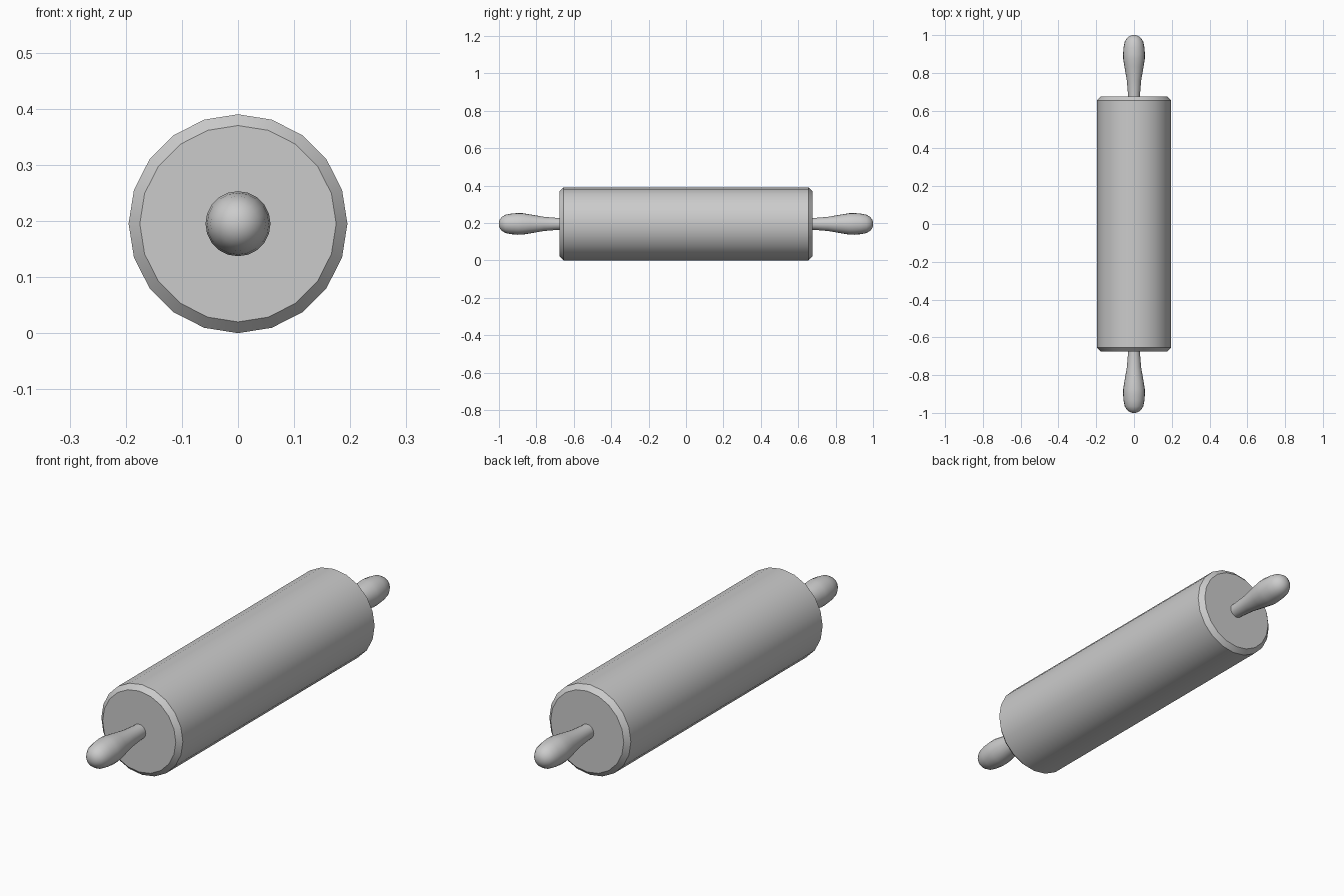
import bpy, bmesh
from math import sin, cos, pi, radians

if "Cube" in bpy.data.objects:
    bpy.data.objects.remove(bpy.data.objects["Cube"])

CENTRE_Z = 0.195
SIDES = 20


def lathe(name, profile, angle):
    """Spin (radius, y) points around the y axis; capped at both ends."""
    bm = bmesh.new()
    rings = []
    for r, y in profile:
        rings.append([bm.verts.new((r * sin(2 * pi * i / SIDES), y,
                                    r * cos(2 * pi * i / SIDES)))
                      for i in range(SIDES)])
    for a, b in zip(rings, rings[1:]):
        for i in range(SIDES):
            j = (i + 1) % SIDES
            bm.faces.new((a[i], a[j], b[j], b[i]))
    bm.faces.new(rings[0])
    bm.faces.new(rings[-1])
    bmesh.ops.recalc_face_normals(bm, faces=bm.faces)
    mesh = bpy.data.meshes.new(name)
    bm.to_mesh(mesh)
    bm.free()
    ob = bpy.data.objects.new(name, mesh)
    bpy.context.collection.objects.link(ob)
    ob.location.z = CENTRE_Z
    bpy.ops.object.select_all(action='DESELECT')
    ob.select_set(True)
    bpy.context.view_layer.objects.active = ob
    bpy.ops.object.shade_smooth_by_angle(angle=radians(angle))
    return ob


# Roller barrel with chamfered rims
lathe("roller", [(0.175, -0.675), (0.195, -0.655), (0.195, 0.655), (0.175, 0.675)], 30)

# Handles: narrow neck, swelling grip, rounded tip
grip = [(0.031, 0.66), (0.032, 0.69), (0.038, 0.76), (0.051, 0.835),
        (0.0575, 0.875), (0.058, 0.90), (0.055, 0.935), (0.049, 0.965),
        (0.037, 0.985), (0.022, 0.996), (0.008, 1.0)]
for name, side in (("front_handle", -1), ("back_handle", 1)):
    lathe(name, [(r, y * side) for r, y in grip], 60)
